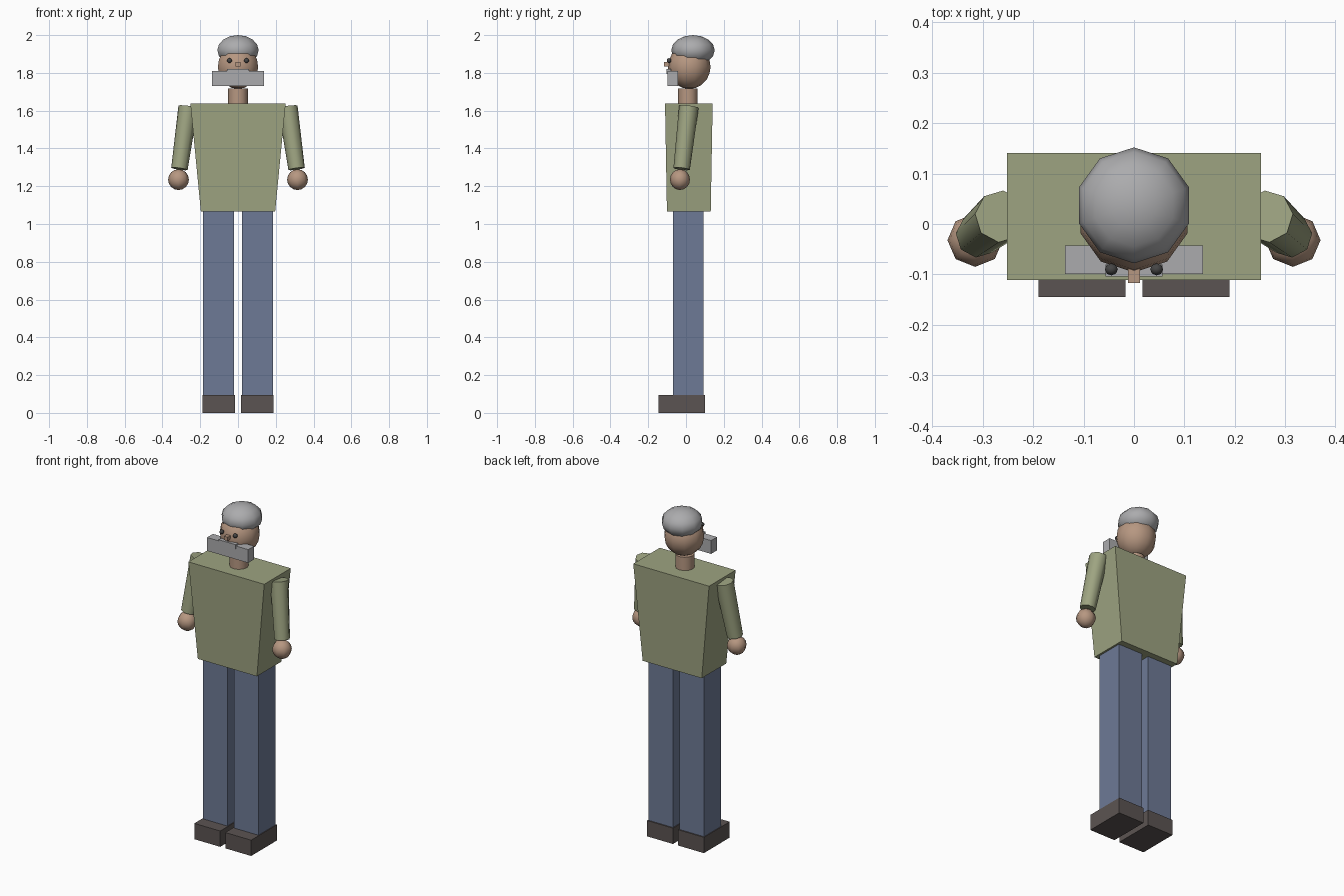
import bpy
import bmesh
from math import radians
from mathutils import Vector

cube = bpy.data.objects.get("Cube")
if cube:
    bpy.data.objects.remove(cube, do_unlink=True)


def material(name, r, g, b):
    mat = bpy.data.materials.new(name)
    mat.use_nodes = True
    mat.diffuse_color = (r, g, b, 1)
    mat.node_tree.nodes["Principled BSDF"].inputs["Base Color"].default_value = (r, g, b, 1)
    return mat


SKIN = material("skin", 0.47, 0.31, 0.22)
GREY = material("grey hair", 0.41, 0.41, 0.42)
GREEN = material("green shirt", 0.34, 0.37, 0.22)
BLUE = material("blue denim", 0.155, 0.195, 0.305)
BROWN = material("dark shoe", 0.105, 0.088, 0.084)
DARK = material("dark eye", 0.06, 0.06, 0.06)


def finish(obj, name, mat, smooth=False):
    obj.name = name
    obj.data.materials.append(mat)
    if smooth:
        bpy.ops.object.shade_smooth_by_angle(angle=radians(55))
    return obj


def box(name, mat, low, high):
    """Box spanning two opposite corners."""
    low, high = Vector(low), Vector(high)
    bpy.ops.mesh.primitive_cube_add(size=1, location=(low + high) / 2)
    obj = bpy.context.object
    for v in obj.data.vertices:
        v.co *= high - low
    return finish(obj, name, mat)


def ball(name, mat, centre, size, segments, rings):
    """Squashable sphere with smooth shading."""
    bpy.ops.mesh.primitive_uv_sphere_add(segments=segments, ring_count=rings, radius=1, location=centre)
    obj = bpy.context.object
    for v in obj.data.vertices:
        v.co *= Vector(size)
    return finish(obj, name, mat, True)


def limb(name, mat, start, end, r1, r2, sides):
    """Tapered cylinder running between two points."""
    start, end = Vector(start), Vector(end)
    axis = end - start
    bpy.ops.mesh.primitive_cone_add(vertices=sides, radius1=r1, radius2=r2, depth=axis.length,
                                    location=(start + end) / 2)
    obj = bpy.context.object
    obj.rotation_euler = axis.to_track_quat("Z", "Y").to_euler()
    return finish(obj, name, mat, True)


# Torso, narrowing towards the waist
torso = box("torso", GREEN, (-0.252, -0.111, 1.065), (0.252, 0.141, 1.637))
for v in torso.data.vertices:
    if v.co.z < 0:
        v.co.x *= 0.78
        v.co.y *= 0.92

# Head, neck and hair
limb("neck", SKIN, (0, 0.01, 1.6), (0, 0.01, 1.717), 0.052, 0.052, 12)
ball("head", SKIN, (0, 0.017, 1.832), (0.112, 0.113, 0.117), 10, 10)
ball("hair", GREY, (0, 0.037, 1.92), (0.115, 0.115, 0.08), 10, 8)

# Face
box("nose", SKIN, (-0.012, -0.117, 1.835), (0.012, -0.08, 1.858))
box("moustache", GREY, (-0.057, -0.104, 1.795), (0.057, -0.08, 1.82))
box("beard", GREY, (-0.137, -0.099, 1.73), (0.137, -0.043, 1.81))

# Paired parts
for side, s in (("left", 1), ("right", -1)):
    ball(side + "_eye", DARK, (s * 0.045, -0.09, 1.865), (0.013, 0.012, 0.013), 8, 6)
    limb(side + "_arm", GREEN, (s * 0.31, -0.023, 1.292), (s * 0.264, 0.015, 1.62), 0.044, 0.052, 8)
    ball(side + "_hand", SKIN, (s * 0.315, -0.032, 1.235), (0.055, 0.053, 0.055), 8, 8)
    xs = sorted((s * 0.022, s * 0.185))
    box(side + "_leg", BLUE, (xs[0], -0.07, 0.09), (xs[1], 0.093, 1.07))
    xs = sorted((s * 0.017, s * 0.189))
    box(side + "_shoe", BROWN, (xs[0], -0.145, 0), (xs[1], 0.1, 0.095))
